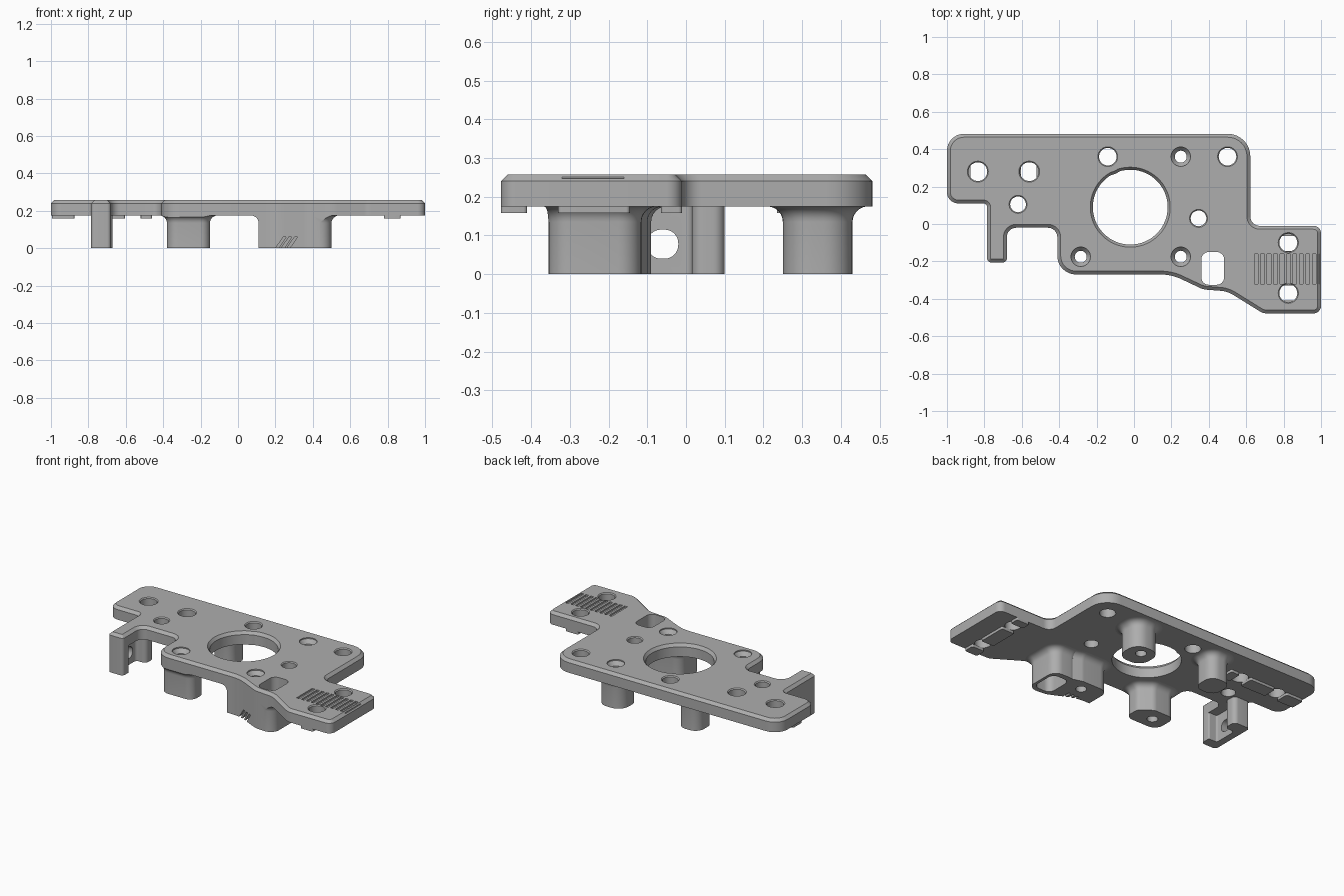
import bpy, bmesh, math
from mathutils import Vector, Matrix

if "Cube" in bpy.data.objects:
    bpy.data.objects.remove(bpy.data.objects["Cube"])

grey = bpy.data.materials.new("plain_grey")
grey.use_nodes = True
grey.diffuse_color = (0.42, 0.42, 0.42, 1)
grey.node_tree.nodes["Principled BSDF"].inputs["Base Color"].default_value = grey.diffuse_color

BOTTOM, TOP = 0.175, 0.257


def rounded(corners, steps=8):
    """Counter-clockwise polygon of (x, y, radius) with rounded corners."""
    out = []
    for i, (x, y, r) in enumerate(corners):
        p = Vector((x, y))
        a = (Vector(corners[i - 1][:2]) - p).normalized()
        b = (Vector(corners[(i + 1) % len(corners)][:2]) - p).normalized()
        if r == 0:
            out.append(p)
            continue
        half = a.angle(b) / 2
        centre = p + (a + b).normalized() * r / math.sin(half)
        start = p + a * r / math.tan(half) - centre
        end = p + b * r / math.tan(half) - centre
        turn = math.atan2(start.x * end.y - start.y * end.x, start.dot(end))
        for k in range(steps + 1):
            out.append(centre + Matrix.Rotation(turn * k / steps, 2) @ start)
    return out


def rect(x0, x1, y0, y1, r):
    return rounded([(x0, y0, r), (x1, y0, r), (x1, y1, r), (x0, y1, r)])


def circle(x, y, r, n=48):
    return [Vector((x + r * math.cos(math.tau * i / n), y + r * math.sin(math.tau * i / n)))
            for i in range(n)]


def grow(pts, d):
    """Offset an outline outwards by d."""
    out = []
    for i, p in enumerate(pts):
        e = (p - pts[i - 1]).normalized()
        f = (pts[(i + 1) % len(pts)] - p).normalized()
        n, m = Vector((e.y, -e.x)), Vector((f.y, -f.x))
        out.append(p + (n + m) * d / (1 + n.dot(m)))
    return out


def loft(name, pts, rings, turn=None):
    """Stack copies of an outline, each ring being (offset, height)."""
    bm = bmesh.new()
    rows = [[bm.verts.new((p.x, p.y, z)) for p in grow(pts, d)] for d, z in rings]
    n = len(pts)
    for low, high in zip(rows, rows[1:]):
        for i in range(n):
            j = (i + 1) % n
            bm.faces.new((low[i], low[j], high[j], high[i]))
    bm.faces.new(rows[0][::-1])
    bm.faces.new(rows[-1])
    if turn:
        bm.transform(turn)
    bmesh.ops.recalc_face_normals(bm, faces=bm.faces)
    mesh = bpy.data.meshes.new(name)
    bm.to_mesh(mesh)
    bm.free()
    mesh.materials.append(grey)
    obj = bpy.data.objects.new(name, mesh)
    bpy.context.collection.objects.link(obj)
    return obj


def combine(targets, tool, mode="DIFFERENCE"):
    """Apply a boolean to each target and drop the tool."""
    tool.hide_render = True
    for t in targets:
        mod = t.modifiers.new("shape", "BOOLEAN")
        mod.operation, mod.object, mod.solver = mode, tool, "EXACT"
        bpy.context.view_layer.objects.active = t
        bpy.ops.object.modifier_apply(modifier=mod.name)
    bpy.data.objects.remove(tool)


# Main plate with chamfered top edge
outline = rounded([
    (-1, 0.11, 0.06), (-0.785, 0.11, 0.02), (-0.785, -0.205, 0.02), (-0.68, -0.205, 0.02),
    (-0.68, -0.02, 0.05), (-0.41, -0.02, 0.05), (-0.41, -0.27, 0.1), (0.2, -0.27, 0.25),
    (0.37, -0.35, 0.12), (0.5, -0.36, 0.15), (0.69, -0.478, 0.07), (1, -0.478, 0.04),
    (1, -0.01, 0.04), (0.622, -0.01, 0.05), (0.622, 0.482, 0.12), (-1, 0.482, 0.09)])
plate = loft("main_plate", outline, [(0, BOTTOM), (0, 0.24), (-0.018, TOP)])

# Central opening with chamfered rim, and a boss intruding on it
combine([plate], loft("opening", circle(-0.02, 0.09, 0.2, 80),
                      [(0, 0.1), (0, 0.238), (0.016, 0.26), (0.016, 0.3)]))
combine([plate], loft("boss", circle(-0.14, 0.36, 0.1), [(0, BOTTOM), (0, 0.24), (-0.015, TOP)]), "UNION")

# Legs flaring into the plate
flare = [(0, 0)] + [(0.04 * (1 - math.cos(a)), 0.135 + 0.04 * math.sin(a))
                    for a in (math.pi / 2 * k / 6 for k in range(7))] + [(0.04, 0.176)]
front_right_leg = loft("front_right_leg", rounded([
    (-0.38, -0.255, 0.06), (-0.15, -0.255, 0.05), (-0.15, -0.15, 0.04),
    (-0.23, -0.09, 0.05), (-0.38, -0.09, 0.05)]), flare)
front_left_leg = loft("front_left_leg", rounded([
    (0.11, -0.29, 0.02), (0.4, -0.36, 0.02), (0.4, -0.13, 0.02),
    (0.3, -0.1, 0.06), (0.11, -0.1, 0.06)]), flare)
slot_leg = loft("slot_leg", rect(0.32, 0.5, -0.355, -0.115, 0.06), flare)
back_left_leg = loft("back_left_leg", rect(0.16, 0.34, 0.25, 0.43, 0.075), flare)
back_right_leg = loft("back_right_leg", rect(-0.38, -0.23, 0.26, 0.42, 0.06), flare)
front_legs = [front_right_leg, front_left_leg, slot_leg]
for leg in front_legs:
    combine([leg], loft("trim", outline, [(0, -0.1), (0, 0.4)]), "INTERSECT")

# Side bracket with an oval window through its thin web
bracket = loft("side_bracket", rounded([
    (-0.785, -0.205, 0.02), (-0.68, -0.205, 0.02), (-0.68, -0.14, 0.01), (-0.74, -0.14, 0.01),
    (-0.74, 0.015, 0.02), (-0.67, 0.015, 0.03), (-0.67, 0.1, 0.03), (-0.785, 0.1, 0.02)]),
    [(0, 0), (0, 0.176)])
combine([bracket], loft("window", rect(-0.115, -0.04, -0.1, -0.02, 0.035),
                        [(0, -0.9), (0, -0.6)], Matrix.Rotation(math.pi / 2, 4, "Y")))

# Thin pads under both ends, interrupted at the holes
pad = [(0, 0.158), (0, 0.176)]
for i, (a, b) in enumerate([(-0.478, -0.41), (-0.33, -0.145), (-0.065, -0.01)]):
    loft(f"left_pad_{i + 1}", rect(0.78, 0.87, a, b, 0.01), pad)
for i, (a, b) in enumerate([(-0.995, -0.875), (-0.785, -0.605), (-0.52, -0.46)]):
    loft(f"right_pad_{i + 1}", rect(a, b, 0.235, 0.325, 0.01), pad)

# Plain through holes with a fine rim chamfer
for x, y, r in [(-0.835, 0.28, 0.05), (-0.56, 0.28, 0.05), (-0.14, 0.36, 0.047),
                (0.5, 0.36, 0.047), (0.825, -0.1, 0.048), (0.825, -0.37, 0.048),
                (-0.62, 0.105, 0.042), (0.345, 0.03, 0.042)]:
    combine([plate], loft("hole", circle(x, y, r, 32),
                          [(0, 0.1), (0, 0.251), (0.006, TOP), (0.006, 0.3)]))

# Countersunk screw holes running down through the legs
for x, y, legs in [(0.25, 0.36, [back_left_leg]), (-0.285, -0.175, [front_right_leg]),
                   (0.25, -0.175, [front_left_leg])]:
    combine([plate] + legs, loft("screw_hole", circle(x, y, 0.032, 32),
                                 [(0, -0.1), (0, 0.225), (0.02, 0.25), (0.02, 0.3)]))

# Rounded slot
combine([plate, front_left_leg, slot_leg],
        loft("slot", rect(0.36, 0.482, -0.325, -0.15, 0.04), [(0, -0.1), (0, 0.3)]))

# Grip grooves on the top and slanted nicks in the front leg
for i in range(11):
    x = 0.643 + i * 0.0345
    combine([plate], loft("groove", [Vector(p) for p in (
        (x, -0.32), (x + 0.02, -0.32), (x + 0.02, -0.16), (x, -0.16))], [(0, 0.247), (0, 0.3)]))
for i in range(3):
    x = 0.2 + i * 0.03
    combine([front_left_leg], loft("nick", [Vector(p) for p in (
        (x - 0.01, -0.015), (x + 0.006, -0.015), (x + 0.058, 0.06), (x + 0.042, 0.06))],
        [(0, 0.255), (0, 0.42)], Matrix.Rotation(math.pi / 2, 4, "X")))

# Smooth the curved walls
bpy.ops.object.select_all(action="DESELECT")
for obj in bpy.context.collection.objects:
    if obj.type == "MESH" and grey.name in obj.data.materials:
        obj.select_set(True)
bpy.context.view_layer.objects.active = plate
bpy.ops.object.shade_smooth_by_angle(angle=math.radians(30))
